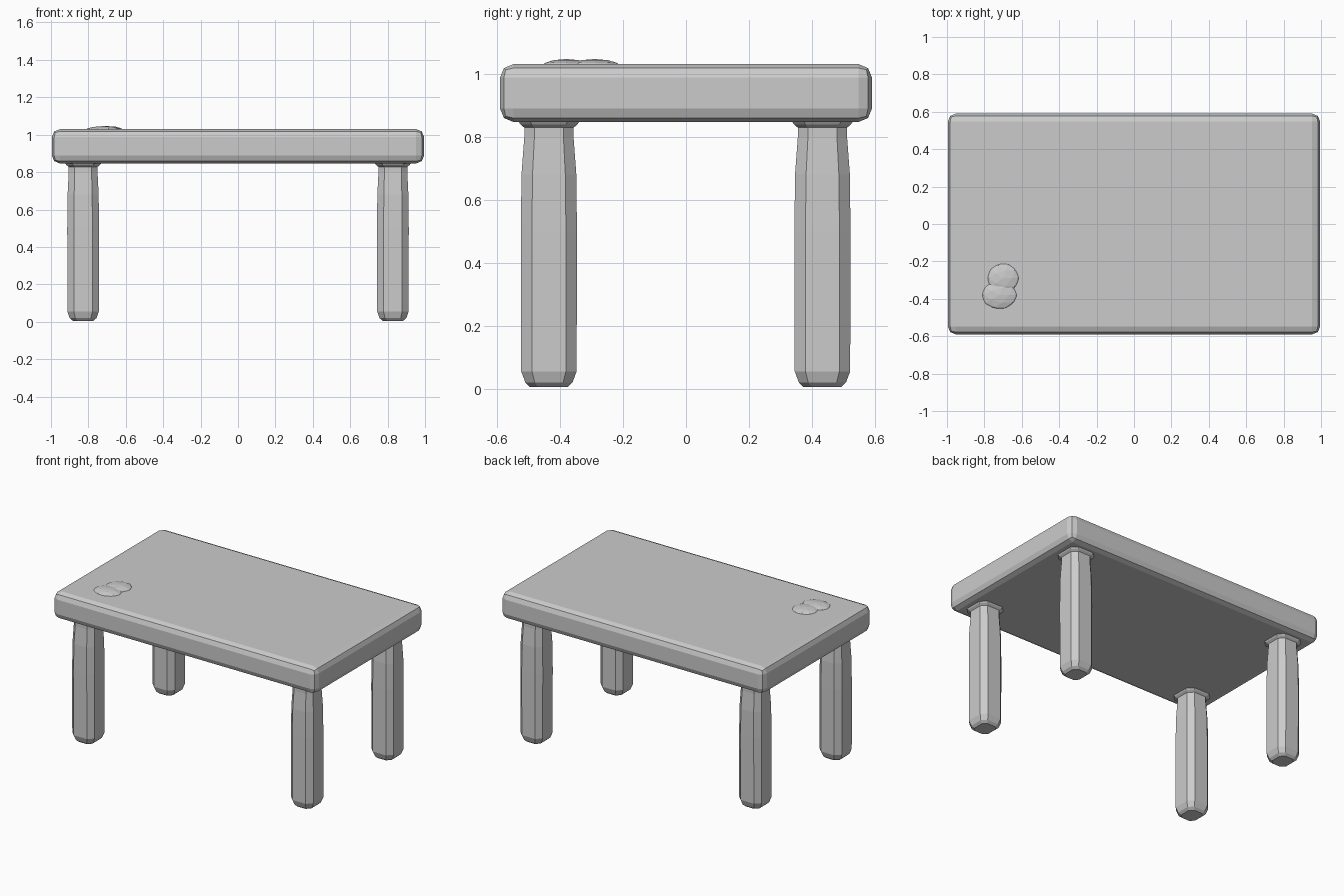
import bpy
import bmesh

cube = bpy.data.objects.get("Cube")
if cube:
    bpy.data.objects.remove(cube)

grey = bpy.data.materials.new("plain grey")
grey.use_nodes = True
COLOUR = (0.6, 0.6, 0.6, 1)
grey.diffuse_color = COLOUR
grey.node_tree.nodes["Principled BSDF"].inputs["Base Color"].default_value = COLOUR


def add_object(name, bm, location):
    bmesh.ops.recalc_face_normals(bm, faces=bm.faces)
    mesh = bpy.data.meshes.new(name)
    bm.to_mesh(mesh)
    bm.free()
    mesh.materials.append(grey)
    obj = bpy.data.objects.new(name, mesh)
    obj.location = location
    bpy.context.collection.objects.link(obj)
    return obj


def chamfered_ring(bm, z, hx, hy, c):
    """Rectangle with cut corners, as a loop of eight vertices."""
    corners = [(hx, c - hy), (hx, hy - c), (hx - c, hy), (c - hx, hy),
               (-hx, hy - c), (-hx, c - hy), (c - hx, -hy), (hx - c, -hy)]
    return [bm.verts.new((x, y, z)) for x, y in corners]


def add_leg(name, x, y):
    # Height, half width, half depth and corner cut, from foot to collar
    profile = [(0.005, 0.055, 0.06, 0.025), (0.02, 0.072, 0.075, 0.03),
               (0.055, 0.084, 0.088, 0.034), (0.5, 0.085, 0.089, 0.035),
               (0.68, 0.083, 0.087, 0.035), (0.8, 0.077, 0.078, 0.032),
               (0.828, 0.077, 0.078, 0.032), (0.838, 0.09, 0.09, 0.036),
               (0.86, 0.105, 0.105, 0.04)]
    bm = bmesh.new()
    rings = [chamfered_ring(bm, *row) for row in profile]
    for low, high in zip(rings, rings[1:]):
        for i in range(8):
            j = (i + 1) % 8
            bm.faces.new((low[i], low[j], high[j], high[i]))
    bm.faces.new(rings[0])
    bm.faces.new(rings[-1])
    add_object(name, bm, (x, y, 0))


def add_bump(name, location, radii):
    bm = bmesh.new()
    bmesh.ops.create_icosphere(bm, subdivisions=2, radius=1)
    bmesh.ops.scale(bm, vec=radii, verts=bm.verts)
    add_object(name, bm, location)


# Thick slab with rounded edges
bm = bmesh.new()
bmesh.ops.create_cube(bm, size=1)
bmesh.ops.scale(bm, vec=(1.99, 1.18, 0.183), verts=bm.verts)
top = add_object("table_top", bm, (0, 0, 0.938))
bevel = top.modifiers.new("rounded edges", 'BEVEL')
bevel.width = 0.042
bevel.segments = 2

# Four legs
for end, y in (("front", -0.435), ("back", 0.433)):
    for side, x in (("right", -0.828), ("left", 0.828)):
        add_leg(f"{end}_{side}_leg", x, y)

# Lumps on one corner of the top
add_bump("front_lump", (-0.72, -0.38, 1.022), (0.1, 0.08, 0.024))
add_bump("back_lump", (-0.7, -0.29, 1.022), (0.09, 0.085, 0.024))
